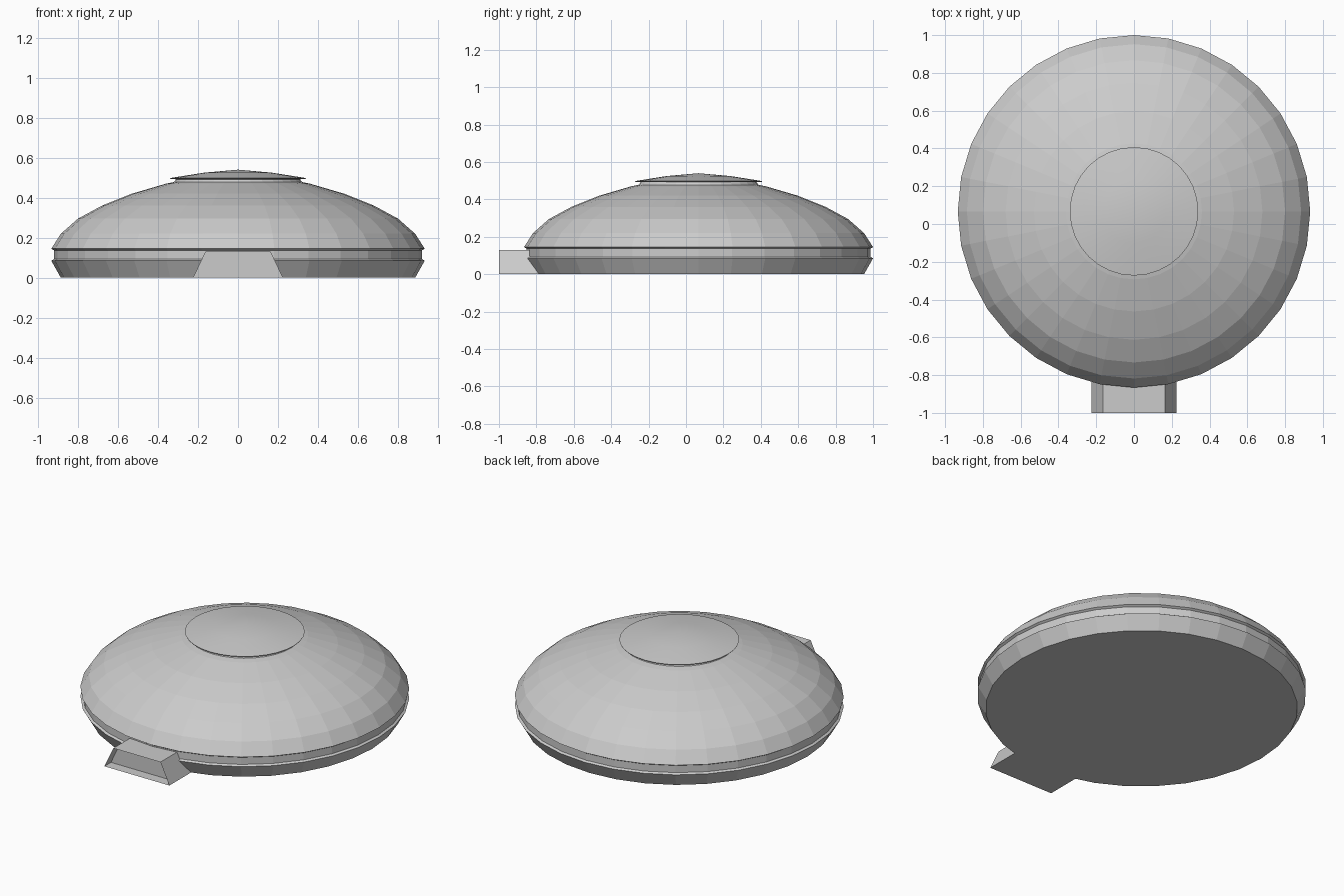
import bpy, bmesh
from math import cos, sin, tau

if "Cube" in bpy.data.objects:
    bpy.data.objects.remove(bpy.data.objects["Cube"])

CY = 0.067   # centre of the round body along y
SIDES = 32


def add_object(name, bm):
    bmesh.ops.recalc_face_normals(bm, faces=bm.faces)
    mesh = bpy.data.meshes.new(name)
    bm.to_mesh(mesh)
    bm.free()
    ob = bpy.data.objects.new(name, mesh)
    bpy.context.collection.objects.link(ob)
    return ob


def lathe(name, profile, cap_bottom=False):
    """Spin (radius, z) points around the vertical axis; radius 0 makes a tip."""
    bm = bmesh.new()
    rings = []
    for r, z in profile:
        n = SIDES if r > 0 else 1
        rings.append([bm.verts.new((r * cos(tau * i / SIDES), CY + r * sin(tau * i / SIDES), z))
                      for i in range(n)])
    for a, b in zip(rings, rings[1:]):
        for i in range(SIDES):
            j = (i + 1) % SIDES
            if len(b) == 1:
                bm.faces.new((a[i], a[j], b[0]))
            else:
                bm.faces.new((a[i], a[j], b[j], b[i]))
    if cap_bottom:
        bm.faces.new(rings[0])
    return add_object(name, bm)


# Main body: tapered base, shallow groove and faceted dome
lathe("body", [(0.885, 0), (0.933, 0.085), (0.92, 0.093), (0.92, 0.137), (0.933, 0.145),
               (0.885, 0.22), (0.80, 0.295), (0.68, 0.36), (0.53, 0.42), (0.36, 0.47),
               (0.32, 0.478), (0.31, 0.492)], cap_bottom=True)

# Top lid: flared rim and low cone
lid = lathe("lid", [(0.31, 0.492), (0.338, 0.494), (0.34, 0.498), (0.17, 0.525), (0, 0.54)])
bpy.context.view_layer.objects.active = lid
lid.select_set(True)
bpy.ops.object.shade_smooth_by_angle()

# Front port: trapezoid tube with a slightly recessed panel
bm = bmesh.new()
outline = [(-0.225, 0), (0.225, 0), (0.163, 0.13), (-0.163, 0.13)]
front, panel, back = [[bm.verts.new((x, y, z)) for x, z in outline] for y in (-1.0, -0.935, -0.76)]
for a, b in ((front, panel), (panel, back)):
    for i in range(4):
        j = (i + 1) % 4
        bm.faces.new((a[i], a[j], b[j], b[i]))
bm.faces.new(panel)
add_object("front_port", bm)
